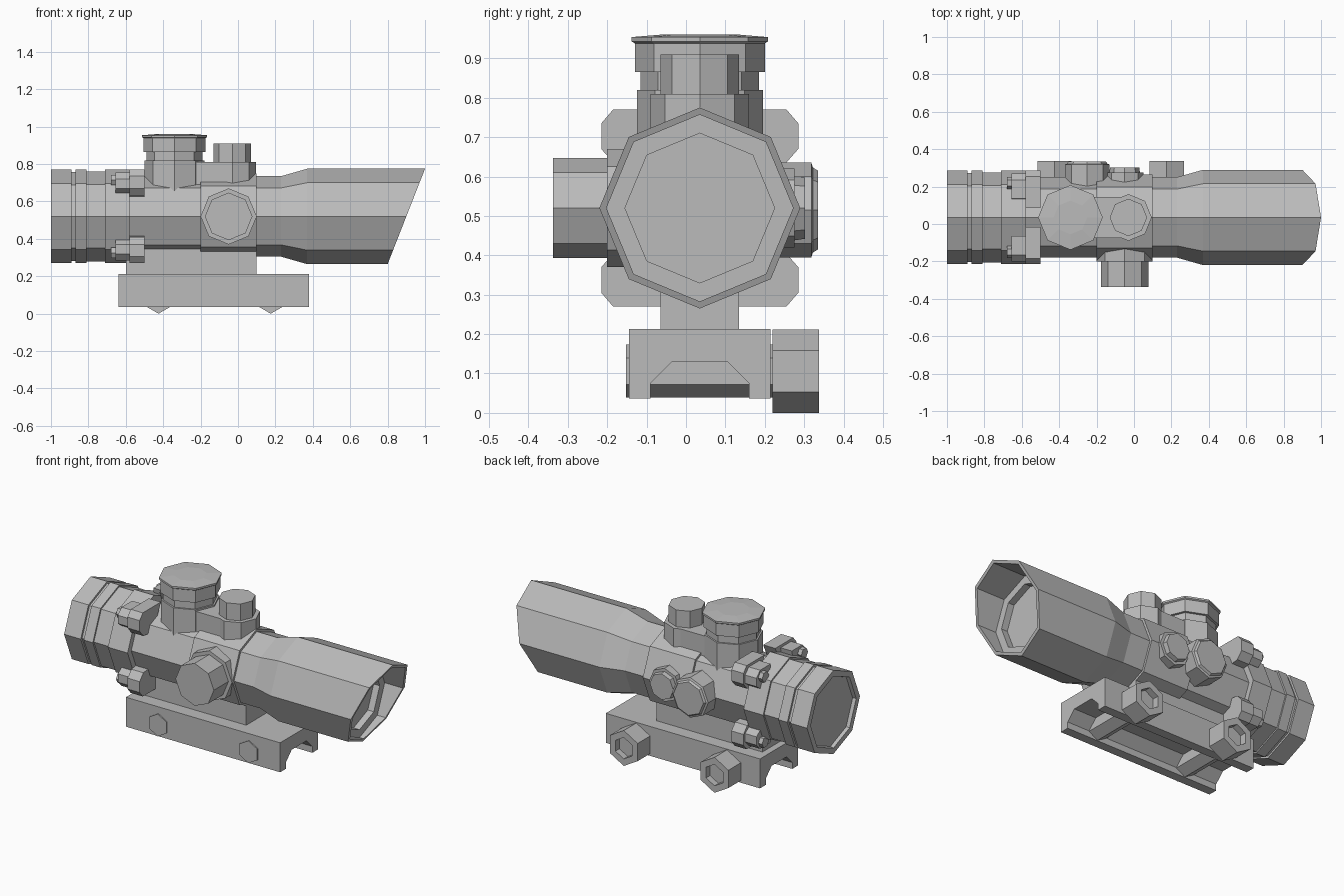
import bpy, bmesh
from mathutils import Vector

if "Cube" in bpy.data.objects:
    bpy.data.objects.remove(bpy.data.objects["Cube"])

from math import cos, sin, pi

grey = bpy.data.materials.new("plain_grey")
grey.use_nodes = True
GREY = (0.5, 0.5, 0.5, 1)
grey.diffuse_color = GREY
grey.node_tree.nodes["Principled BSDF"].inputs["Base Color"].default_value = GREY

AXES = {"x": (Vector((1, 0, 0)), Vector((0, 1, 0)), Vector((0, 0, 1))),
        "y": (Vector((0, 1, 0)), Vector((0, 0, 1)), Vector((1, 0, 0))),
        "z": (Vector((0, 0, 1)), Vector((1, 0, 0)), Vector((0, 1, 0)))}
CY, CZ = 0.035, 0.52   # optical axis


def finish(name, bm):
    bmesh.ops.recalc_face_normals(bm, faces=bm.faces)
    mesh = bpy.data.meshes.new(name)
    bm.to_mesh(mesh)
    bm.free()
    mesh.materials.append(grey)
    ob = bpy.data.objects.new(name, mesh)
    bpy.context.collection.objects.link(ob)
    return ob


def turned(name, axis, centre, profile, sides=8):
    """Faceted part turned about an axis; profile is (position, radius)."""
    a, u, v = AXES[axis]
    bm = bmesh.new()
    rings = []
    for pos, r in profile:
        rings.append([bm.verts.new(Vector(centre) + a * pos + r *
                      (u * cos(2 * pi * i / sides) + v * sin(2 * pi * i / sides)))
                      for i in range(sides)])
    for lo, hi in zip(rings, rings[1:]):
        for i in range(sides):
            j = (i + 1) % sides
            bm.faces.new((lo[i], lo[j], hi[j], hi[i]))
    bm.faces.new(rings[0])
    bm.faces.new(rings[-1])
    return finish(name, bm)


def extruded(name, outline, x0, x1):
    """Outline in (y, z) extruded along x."""
    bm = bmesh.new()
    face = bm.faces.new([bm.verts.new((x0, y, z)) for y, z in outline])
    new = bmesh.ops.extrude_face_region(bm, geom=[face])["geom"]
    moved = [g for g in new if isinstance(g, bmesh.types.BMVert)]
    bmesh.ops.translate(bm, verts=moved, vec=(x1 - x0, 0, 0))
    return finish(name, bm)


def box(name, x, y, z):
    return extruded(name, [(y[0], z[0]), (y[1], z[0]), (y[1], z[1]), (y[0], z[1])], *x)


# Main tube: eyepiece rings, body, collar, hood and recessed lens
tube = turned("scope_tube", "x", (0, CY, CZ), [
    (-0.98, 0.21), (-1, 0.215), (-1, 0.25), (-0.89, 0.25), (-0.89, 0.237),
    (-0.87, 0.237), (-0.87, 0.25), (-0.81, 0.25), (-0.81, 0.24), (-0.71, 0.24),
    (-0.71, 0.25), (-0.58, 0.25), (-0.58, 0.215), (-0.2, 0.215), (-0.2, 0.23),
    (0.1, 0.23), (0.1, 0.215), (0.23, 0.215), (0.37, 0.255), (1, 0.255),
    (1, 0.237), (0.78, 0.237), (0.78, 0.19), (0.74, 0.19)])
for vert in tube.data.vertices:      # slanted hood mouth
    if vert.co.x > 0.9:
        vert.co.x = 0.8 + (vert.co.z - 0.265) * 0.392

# Clamp lugs and their screws, mirrored around the tube
LUG = [(0.05, 0.25), (0.22, 0.25), (0.25, 0.215), (0.25, 0.15), (0.215, 0.11), (0.12, 0.1)]
EAR = [(0.1, 0.235), (0.2, 0.235), (0.235, 0.2), (0.235, 0.15), (0.2, 0.125), (0.12, 0.125)]
for sy, side in ((-1, "front"), (1, "back")):
    for sz, level in ((-1, "lower"), (1, "upper")):
        tag = f"{level}_{side}"
        for part, shape, x0, x1 in (("lug", LUG, -0.58, -0.5), ("ear", EAR, -0.655, -0.58)):
            extruded(f"{part}_{tag}", [(CY + sy * y, CZ + sz * z) for y, z in shape], x0, x1)
        turned(f"lug_screw_{tag}", "x", (0, CY + sy * 0.185, CZ + sz * 0.195),
               [(-0.68, 0.032), (-0.6, 0.032)], 6)

# Large top turret
turned("top_turret", "z", (-0.34, CY, 0), [
    (0.6, 0.16), (0.82, 0.16), (0.82, 0.15), (0.865, 0.15), (0.865, 0.165),
    (0.938, 0.165), (0.943, 0.173), (0.954, 0.173), (0.961, 0.09)])

# Small top knob on its base
box("top_knob_base_bridge", (-0.25, -0.03), (CY - 0.11, CY + 0.11), (0.6, 0.81))
turned("top_knob_base", "z", (-0.03, CY, 0), [(0.6, 0.125), (0.81, 0.125)])
turned("top_knob", "z", (-0.03, CY, 0), [(0.8, 0.1), (0.91, 0.1)])

# Front side turret
turned("front_knob_base", "y", (-0.05, 0, CZ), [(0, 0.15), (-0.2, 0.15)])
turned("front_knob", "y", (-0.05, 0, CZ), [(-0.19, 0.127), (-0.338, 0.127)])

# Back side knobs
turned("back_knob_large", "y", (-0.25, 0, CZ - 0.005), [
    (0.1, 0.12), (0.318, 0.12), (0.322, 0.108), (0.335, 0.1)])
turned("back_knob_small", "y", (-0.05, 0, CZ), [
    (0.1, 0.1), (0.275, 0.1), (0.275, 0.082), (0.302, 0.078)])

# Mount post and rail clamp with an open channel underneath
box("mount_post", (-0.6, 0.1), (-0.065, 0.135), (0.2, 0.36))
extruded("rail_clamp", [
    (-0.145, 0.037), (-0.09, 0.037), (-0.09, 0.075), (-0.035, 0.13), (0.105, 0.13),
    (0.16, 0.075), (0.16, 0.037), (0.215, 0.037), (0.215, 0.213), (-0.145, 0.213)],
    -0.64, 0.38)

# Cross bolts with hollow hex nuts
for tag, x in (("rear", -0.425), ("fore", 0.175)):
    turned(f"cross_bolt_{tag}", "y", (x, 0, 0.106), [(-0.152, 0.067), (0.23, 0.067)], 6)
    turned(f"clamp_nut_{tag}", "y", (x, 0, 0.106), [
        (0.22, 0.106), (0.338, 0.106), (0.338, 0.064), (0.3, 0.064)], 6)
